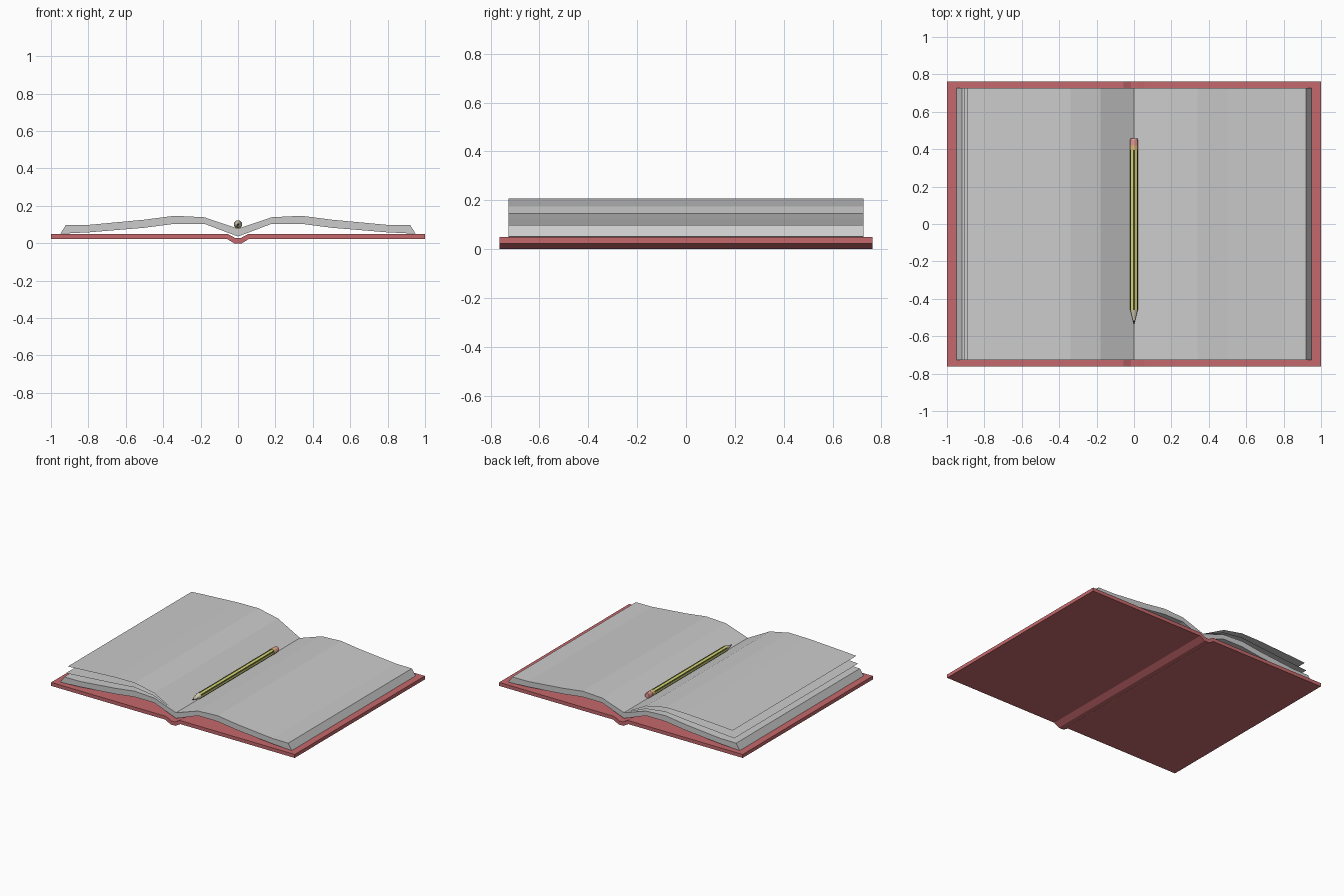
import bpy, bmesh, math

if "Cube" in bpy.data.objects:
    bpy.data.objects.remove(bpy.data.objects["Cube"])


def material(name, rgb):
    m = bpy.data.materials.new(name)
    m.diffuse_color = (*rgb, 1)
    m.use_nodes = True
    m.node_tree.nodes["Principled BSDF"].inputs["Base Color"].default_value = m.diffuse_color
    return m


red = material("cover_red", (0.56, 0.14, 0.15))
yellow = material("paint_yellow", (0.72, 0.70, 0.18))
black = material("paint_black", (0.06, 0.07, 0.02))
wood = material("wood", (0.72, 0.66, 0.48))
lead = material("graphite", (0.08, 0.08, 0.08))
metal = material("ferrule_metal", (0.75, 0.50, 0.20))
pink = material("eraser_pink", (0.80, 0.33, 0.30))


def finish(name, bm, mats=()):
    bmesh.ops.recalc_face_normals(bm, faces=bm.faces)
    me = bpy.data.meshes.new(name)
    bm.to_mesh(me)
    bm.free()
    for m in mats:
        me.materials.append(m)
    ob = bpy.data.objects.new(name, me)
    bpy.context.collection.objects.link(ob)
    return ob


def mirrored(half):
    # half runs from the left edge to the spine; add the right side
    return half + [(-x, z) for x, z in reversed(half) if x != 0]


def strip(name, top, depth, bottom=None, mats=()):
    """Sweep an x-z line along y; with a bottom line it becomes a solid."""
    bm = bmesh.new()

    def rows(line):
        return [[bm.verts.new((x, y, z)) for x, z in line] for y in (-depth, depth)]

    def skin(a, b):
        for i in range(len(a) - 1):
            bm.faces.new((a[i], a[i + 1], b[i + 1], b[i]))

    t = rows(top)
    skin(*t)
    if bottom:
        b = rows(bottom)
        skin(*b)
        for k in (0, 1):
            skin(t[k], b[k])
        for e in (0, -1):
            bm.faces.new((t[0][e], t[1][e], b[1][e], b[0][e]))
    return finish(name, bm, mats)


# Hard cover with a dipped spine
strip("cover", mirrored([(-1, 0.05), (-0.055, 0.05), (-0.015, 0.028)]), 0.763,
      mirrored([(-1, 0.024), (-0.06, 0.024), (-0.02, 0)]), [red])

# Page block arched on both sides of the spine
strip("page_block",
      mirrored([(-0.92, 0.098), (-0.79, 0.099), (-0.5, 0.126), (-0.34, 0.147),
                (-0.18, 0.139), (0, 0.078)]), 0.726,
      mirrored([(-0.95, 0.051), (-0.79, 0.059), (-0.5, 0.083), (-0.34, 0.104),
                (-0.18, 0.104), (0, 0.036)]))

# Two loose leaves lifting on the left
strip("loose_page_top", [(-0.89, 0.183), (-0.79, 0.19), (-0.5, 0.206),
                         (-0.34, 0.208), (-0.18, 0.175), (0, 0.079)], 0.726)
strip("loose_page_lower", [(-0.905, 0.130), (-0.79, 0.138), (-0.5, 0.160),
                           (-0.34, 0.175), (-0.18, 0.155), (0, 0.0785)], 0.726)

# Pencil parts are turned around the y axis
SIDES, PENCIL_Z = 12, 0.101


def turned(name, rings, mats):
    bm = bmesh.new()
    loops = []
    for y, r in rings:
        loops.append([bm.verts.new((r * math.cos(a), y, PENCIL_Z + r * math.sin(a)))
                      for a in [2 * math.pi * (i + 0.5) / SIDES for i in range(SIDES)]])
    for a, b in zip(loops, loops[1:]):
        for i in range(SIDES):
            j = (i + 1) % SIDES
            f = bm.faces.new((a[i], a[j], b[j], b[i]))
            f.material_index = i % len(mats)
    bm.faces.new(loops[0])
    bm.faces.new(loops[-1])
    return finish(name, bm, mats)


turned("pencil_body", [(-0.46, 0.021), (0.395, 0.021)], [black, yellow])
turned("pencil_wood_tip", [(-0.517, 0.006), (-0.46, 0.021)], [wood])
turned("pencil_lead", [(-0.537, 0.001), (-0.517, 0.006)], [lead])
turned("pencil_ferrule", [(0.395, 0.0225), (0.42, 0.0225)], [metal])
turned("pencil_eraser", [(0.42, 0.021), (0.45, 0.021), (0.456, 0.018)], [pink])
